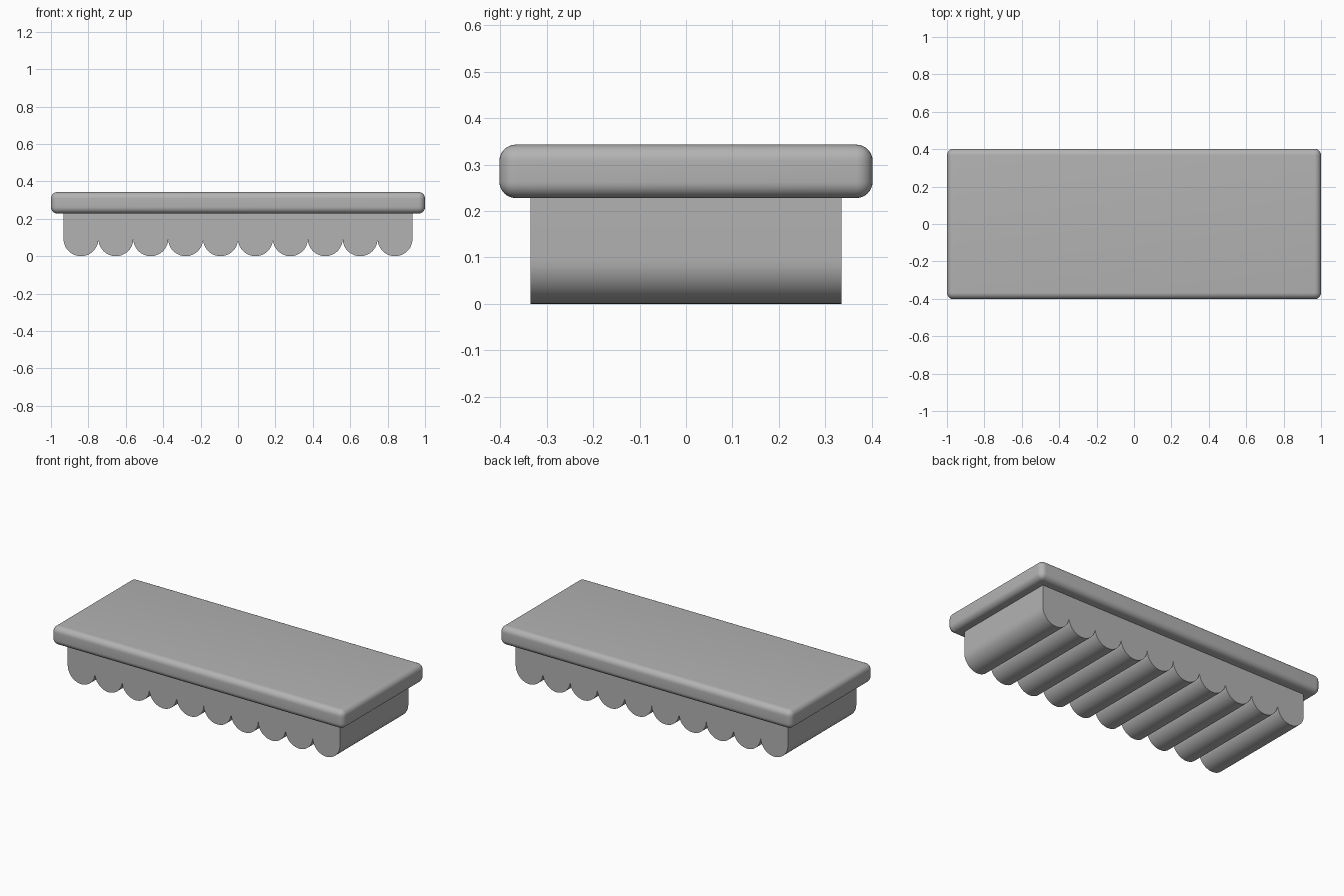
import bpy
import bmesh
from math import cos, sin, pi

cube = bpy.data.objects.get("Cube")
if cube:
    bpy.data.objects.remove(cube, do_unlink=True)

grey = bpy.data.materials.new("plain_grey")
grey.use_nodes = True
colour = (0.45, 0.45, 0.45, 1)
grey.diffuse_color = colour
grey.node_tree.nodes["Principled BSDF"].inputs["Base Color"].default_value = colour


def finish(bm, name):
    bmesh.ops.recalc_face_normals(bm, faces=bm.faces)
    mesh = bpy.data.meshes.new(name)
    bm.to_mesh(mesh)
    bm.free()
    mesh.materials.append(grey)
    obj = bpy.data.objects.new(name, mesh)
    bpy.context.collection.objects.link(obj)
    bpy.ops.object.select_all(action="DESELECT")
    obj.select_set(True)
    bpy.context.view_layer.objects.active = obj
    bpy.ops.object.shade_smooth_by_angle(angle=pi / 6)
    return obj


# Rounded top slab
SLAB_BOTTOM, SLAB_TOP = 0.228, 0.343
bm = bmesh.new()
bmesh.ops.create_cube(bm, size=1)
for v in bm.verts:
    v.co.x *= 2.0
    v.co.y *= 0.804
    v.co.z = SLAB_TOP if v.co.z > 0 else SLAB_BOTTOM
bmesh.ops.bevel(bm, geom=bm.edges[:], offset=0.035, offset_type="OFFSET",
                segments=8, profile=0.5, affect="EDGES")
finish(bm, "top_slab")

# Base block with a row of half-round ribs along its underside
RIBS, HALF_WIDTH, HALF_DEPTH, STEPS = 10, 0.933, 0.335, 24
radius = HALF_WIDTH / RIBS
outline = [(HALF_WIDTH, SLAB_BOTTOM + 0.01), (-HALF_WIDTH, SLAB_BOTTOM + 0.01)]
for rib in range(RIBS):
    centre = -HALF_WIDTH + radius * (2 * rib + 1)
    first = 0 if rib == 0 else 1
    for step in range(first, STEPS + 1):
        a = pi * step / STEPS
        outline.append((centre - radius * cos(a), radius - radius * sin(a)))

bm = bmesh.new()
face = bm.faces.new([bm.verts.new((x, -HALF_DEPTH, z)) for x, z in outline])
extruded = bmesh.ops.extrude_face_region(bm, geom=[face])["geom"]
moved = [g for g in extruded if isinstance(g, bmesh.types.BMVert)]
bmesh.ops.translate(bm, verts=moved, vec=(0, 2 * HALF_DEPTH, 0))
if not face.is_valid or len(face.link_loops if hasattr(face, "link_loops") else face.loops) == 0:
    bm.faces.new([v for v in bm.verts if v.co.y < 0])
bmesh.ops.holes_fill(bm, edges=[e for e in bm.edges if e.is_boundary], sides=0)
finish(bm, "scalloped_base")
